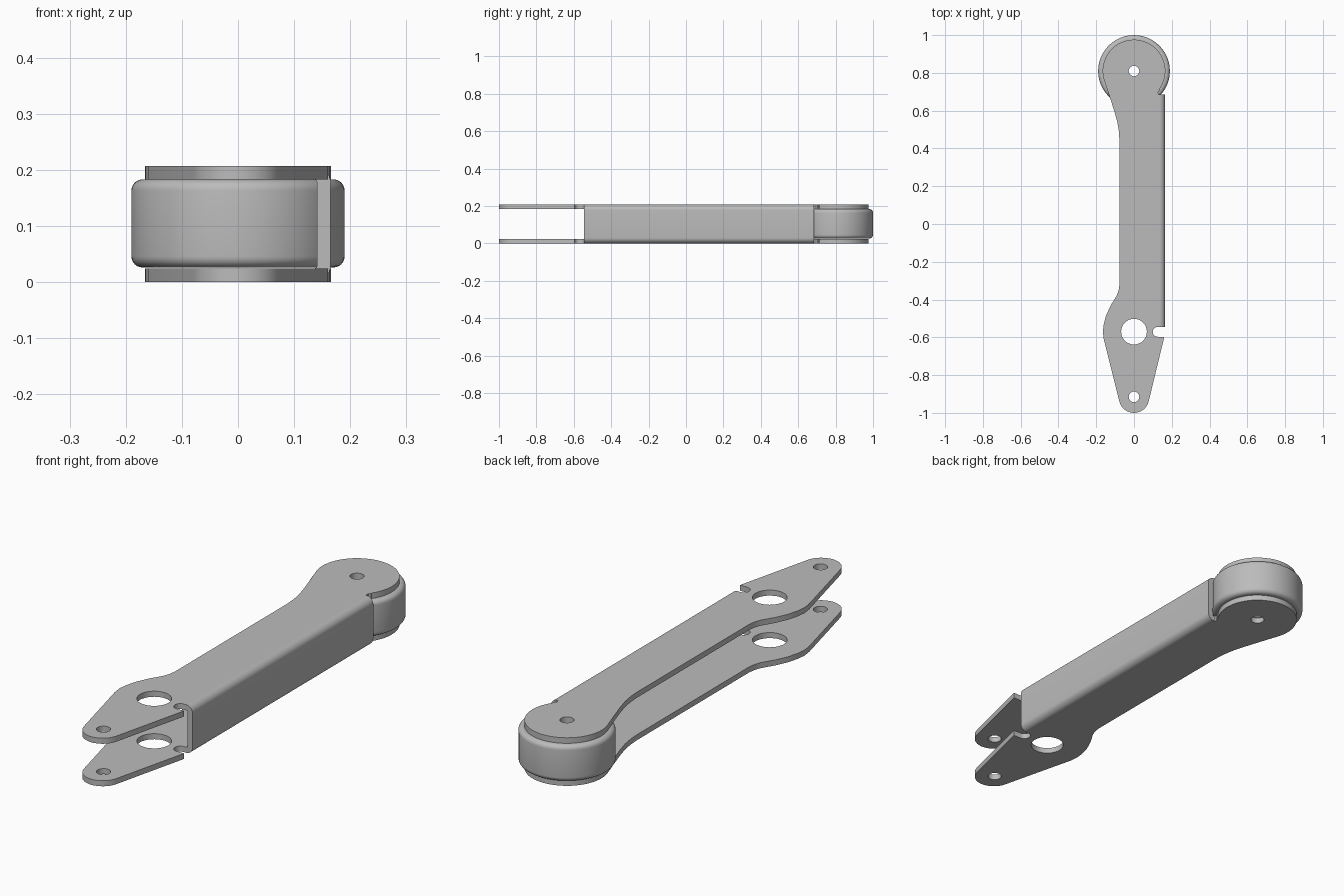
import bpy
import bmesh
from math import cos, sin, radians
from mathutils import Vector, Matrix

cube = bpy.data.objects.get("Cube")
if cube:
    bpy.data.objects.remove(cube, do_unlink=True)

HEIGHT, SHEET = 0.207, 0.024
SEAM, OUTER = 0.13, 0.165          # where the flat plates end, outer face of the web
WEB_FRONT, WEB_BACK = -0.545, 0.685
AXLE_Y, PIN_R = 0.81, 0.028

steel = bpy.data.materials.new("grey_steel")
steel.use_nodes = True
GREY = (0.5, 0.5, 0.5, 1)
steel.diffuse_color = GREY
steel.node_tree.nodes["Principled BSDF"].inputs["Base Color"].default_value = GREY


def arc(cx, cy, r, start, end, steps):
    angles = [radians(start + (end - start) * i / steps) for i in range(steps + 1)]
    return [(cx + r * cos(a), cy + r * sin(a)) for a in angles]


def circle(cx, cy, r, steps):
    return arc(cx, cy, r, 0, 360, steps)[:-1]


def finish(bm, name, angle):
    bmesh.ops.recalc_face_normals(bm, faces=bm.faces)
    mesh = bpy.data.meshes.new(name)
    bm.to_mesh(mesh)
    bm.free()
    obj = bpy.data.objects.new(name, mesh)
    bpy.context.collection.objects.link(obj)
    mesh.materials.append(steel)
    bpy.ops.object.select_all(action='DESELECT')
    obj.select_set(True)
    bpy.context.view_layer.objects.active = obj
    bpy.ops.object.shade_smooth_by_angle(angle=radians(angle))
    return obj


def add_plate(bm, loops, z):
    """Fill an outline with holes and give it the sheet thickness."""
    edges = []
    for loop in loops:
        verts = [bm.verts.new((x, y, z)) for x, y in loop]
        edges += [bm.edges.new((v, verts[i - 1])) for i, v in enumerate(verts)]
    fill = bmesh.ops.triangle_fill(bm, edges=edges, use_beauty=True, normal=(0, 0, 1))
    faces = [g for g in fill["geom"] if isinstance(g, bmesh.types.BMFace)]
    extruded = bmesh.ops.extrude_face_region(bm, geom=faces, use_keep_orig=True)
    moved = [g for g in extruded["geom"] if isinstance(g, bmesh.types.BMVert)]
    bmesh.ops.translate(bm, verts=moved, vec=(0, 0, SHEET))


# Plate outline, counterclockwise from the front end of the web
outline = [(SEAM, WEB_FRONT), (SEAM, WEB_BACK), (0.127, 0.694), (0.13, 0.704), (0.138, 0.709)]
outline += arc(0, AXLE_Y, 0.166, -35, 195, 36)                        # round head
outline += [(-0.131, 0.68), (-0.105, 0.6), (-0.088, 0.54), (-0.08, 0.49), (-0.077, 0.44)]
outline += [(-0.077, -0.32), (-0.081, -0.35), (-0.091, -0.378), (-0.125, -0.434),
            (-0.148, -0.485), (-0.16, -0.53), (-0.165, -0.57), (-0.16, -0.61)]
outline += arc(0, -0.92, 0.08, 194, 346, 16)                          # narrow tip
outline += [(0.157, -0.612), (0.16, -0.597)]
outline += arc(0.125, -0.571, 0.026, 270, 90, 10)[:-1]                # relief slot

holes = [circle(0, AXLE_Y, PIN_R, 24), circle(0, -0.57, 0.068, 32), circle(0, -0.915, PIN_R, 24)]

# Folded bracket: two plates joined by a bent web
bm = bmesh.new()
for z in (0, HEIGHT - SHEET):
    add_plate(bm, [outline] + holes, z)

lower_outer = [(SEAM, 0)] + arc(OUTER - 0.03, 0.03, 0.03, 270, 360, 8)
lower_inner = [(SEAM, SHEET)] + arc(OUTER - 0.03, 0.03, 0.03 - SHEET, 270, 360, 8)


def flip(points):
    return [(x, HEIGHT - z) for x, z in reversed(points)]


section = lower_outer + flip(lower_outer) + list(reversed(lower_inner + flip(lower_inner)))
web = bm.faces.new([bm.verts.new((x, WEB_FRONT, z)) for x, z in section])
extruded = bmesh.ops.extrude_face_region(bm, geom=[web], use_keep_orig=True)
moved = [g for g in extruded["geom"] if isinstance(g, bmesh.types.BMVert)]
bmesh.ops.translate(bm, verts=moved, vec=(0, WEB_BACK - WEB_FRONT, 0))

# Drop the hidden faces along the seam and weld plates to web
seam_faces = [f for f in bm.faces if all(abs(v.co.x - SEAM) < 1e-4 for v in f.verts)]
bmesh.ops.delete(bm, geom=seam_faces, context='FACES')
bmesh.ops.remove_doubles(bm, verts=bm.verts, dist=1e-4)
finish(bm, "folded_bracket", 35)

# Roller: rounded profile turned around the axle
LOW, HIGH, RADIUS, ROUND = 0.026, 0.183, 0.19, 0.02
profile = [(PIN_R, LOW)] + arc(RADIUS - ROUND, LOW + ROUND, ROUND, 270, 360, 6)
profile += arc(RADIUS - ROUND, HIGH - ROUND, ROUND, 0, 90, 6) + [(PIN_R, HIGH)]
bm = bmesh.new()
verts = [bm.verts.new((r, 0, z)) for r, z in profile]
edges = [bm.edges.new((v, verts[i - 1])) for i, v in enumerate(verts)]
bmesh.ops.spin(bm, geom=verts + edges, cent=(0, 0, 0), axis=(0, 0, 1),
               angle=radians(360), steps=48, use_merge=True)
bmesh.ops.remove_doubles(bm, verts=bm.verts, dist=1e-5)
bmesh.ops.transform(bm, matrix=Matrix.Translation(Vector((0, AXLE_Y, 0))), verts=bm.verts)
finish(bm, "roller", 35)
